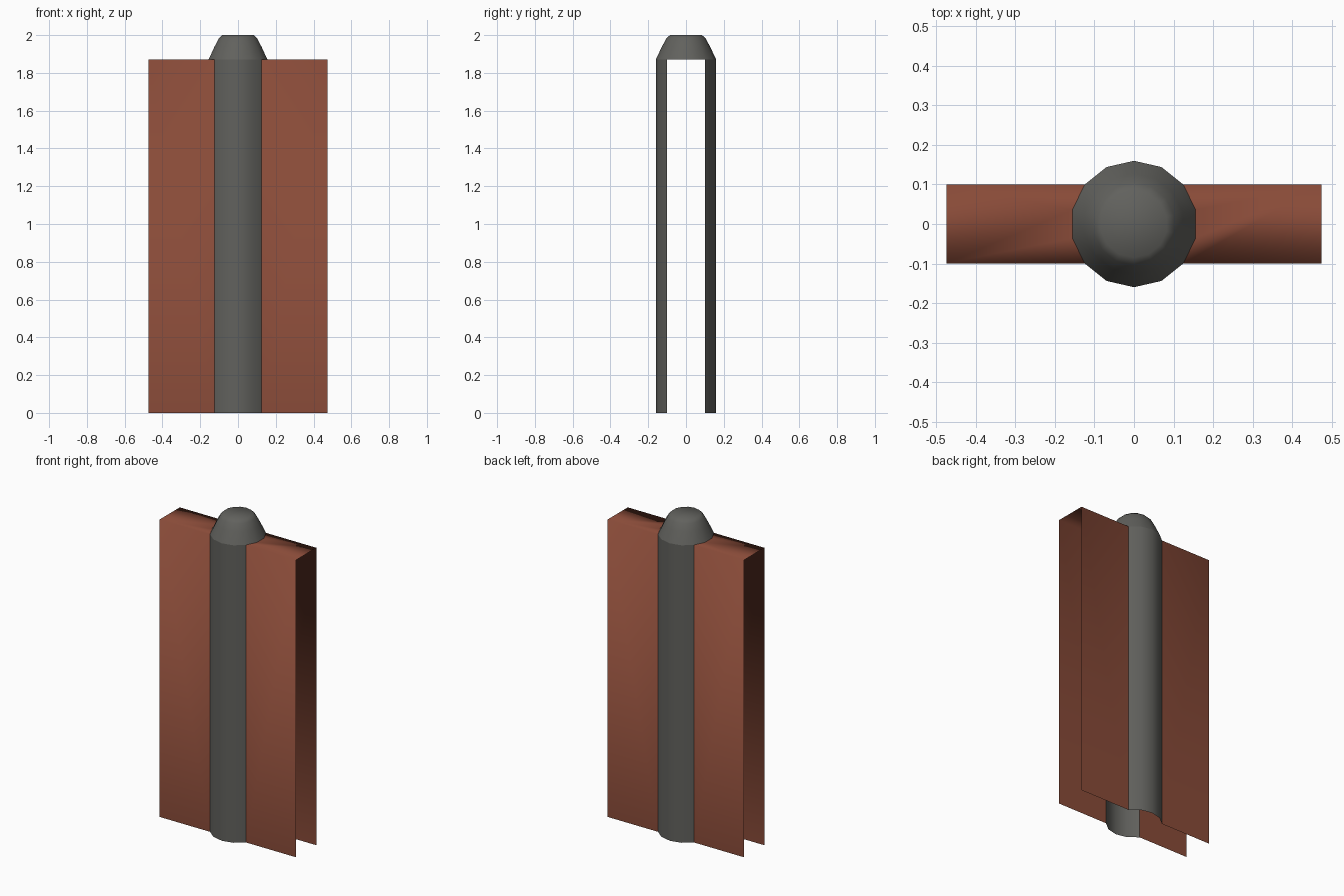
import bpy, bmesh
from math import sin, cos, pi

if "Cube" in bpy.data.objects:
    bpy.data.objects.remove(bpy.data.objects["Cube"])

SIDES = 14          # the pillar is a 14-gon with a corner at +y
R = 0.16
WALL_TOP = 1.87
HALF_LEN = 0.475


def material(name, rgb):
    m = bpy.data.materials.new(name)
    m.diffuse_color = (*rgb, 1)
    m.use_nodes = True
    m.node_tree.nodes["Principled BSDF"].inputs["Base Color"].default_value = m.diffuse_color
    return m


def make(name, bm, mat):
    bmesh.ops.remove_doubles(bm, verts=bm.verts, dist=1e-4)
    for f in bm.faces:
        f.smooth = True
    me = bpy.data.meshes.new(name)
    bm.to_mesh(me)
    bm.free()
    me.materials.append(mat)
    ob = bpy.data.objects.new(name, me)
    bpy.context.collection.objects.link(ob)
    return ob


def ring(r, z):
    return [(r * cos(pi / 2 + 2 * pi * i / SIDES), r * sin(pi / 2 + 2 * pi * i / SIDES), z)
            for i in range(SIDES)]


def face(bm, pts):
    return bm.faces.new([bm.verts.new(p) for p in pts])


brick = material("brick", (0.25, 0.07, 0.04))
stone = material("stone", (0.12, 0.12, 0.11))
base = ring(R, 0)
half_depth = base[2][1]     # the wall meets the pillar at this corner

# Wall panels: front, back and top skins, open at the ends and bottom
for side, name in ((1, "wall_right"), (-1, "wall_left")):
    bm = bmesh.new()
    edge = sorted([(abs(x), y) for x, y, z in base if x > 0 and abs(y) < half_depth + 1e-4],
                  key=lambda p: p[1])
    top = [(side * x, y, WALL_TOP) for x, y in edge]
    top += [(side * HALF_LEN, y, WALL_TOP) for y in (half_depth, -half_depth)]
    face(bm, top if side < 0 else top[::-1])
    for s in (1, -1):
        y = s * half_depth
        x0, x1 = side * edge[0][0], side * HALF_LEN
        face(bm, [(x0, y, 0), (x1, y, 0), (x1, y, WALL_TOP), (x0, y, WALL_TOP)])
    bmesh.ops.remove_doubles(bm, verts=bm.verts, dist=1e-4)
    bmesh.ops.recalc_face_normals(bm, faces=bm.faces)
    for f in bm.faces:      # make sure the skins face outwards
        f.normal_update()
    if sum(f.normal.z for f in bm.faces) < 0:
        bmesh.ops.reverse_faces(bm, faces=bm.faces)
    make(name, bm, brick)

# Pillar: curved strips that stand proud of the wall, front and back
for start, name in ((-2, "pillar_back"), (5, "pillar_front")):
    bm = bmesh.new()
    for i in range(start, start + 4):
        a, b = base[i % SIDES], base[(i + 1) % SIDES]
        face(bm, [a, b, (b[0], b[1], WALL_TOP), (a[0], a[1], WALL_TOP)])
    make(name, bm, stone)

# Cap: tapered, rounded top
bm = bmesh.new()
rings = [ring(r, z) for r, z in ((R, WALL_TOP), (0.127, 1.94), (0.104, 1.982), (0.085, 2.0))]
for lo, hi in zip(rings, rings[1:]):
    for i in range(SIDES):
        j = (i + 1) % SIDES
        face(bm, [lo[i], lo[j], hi[j], hi[i]])
face(bm, rings[-1])
make("pillar_cap", bm, stone)
